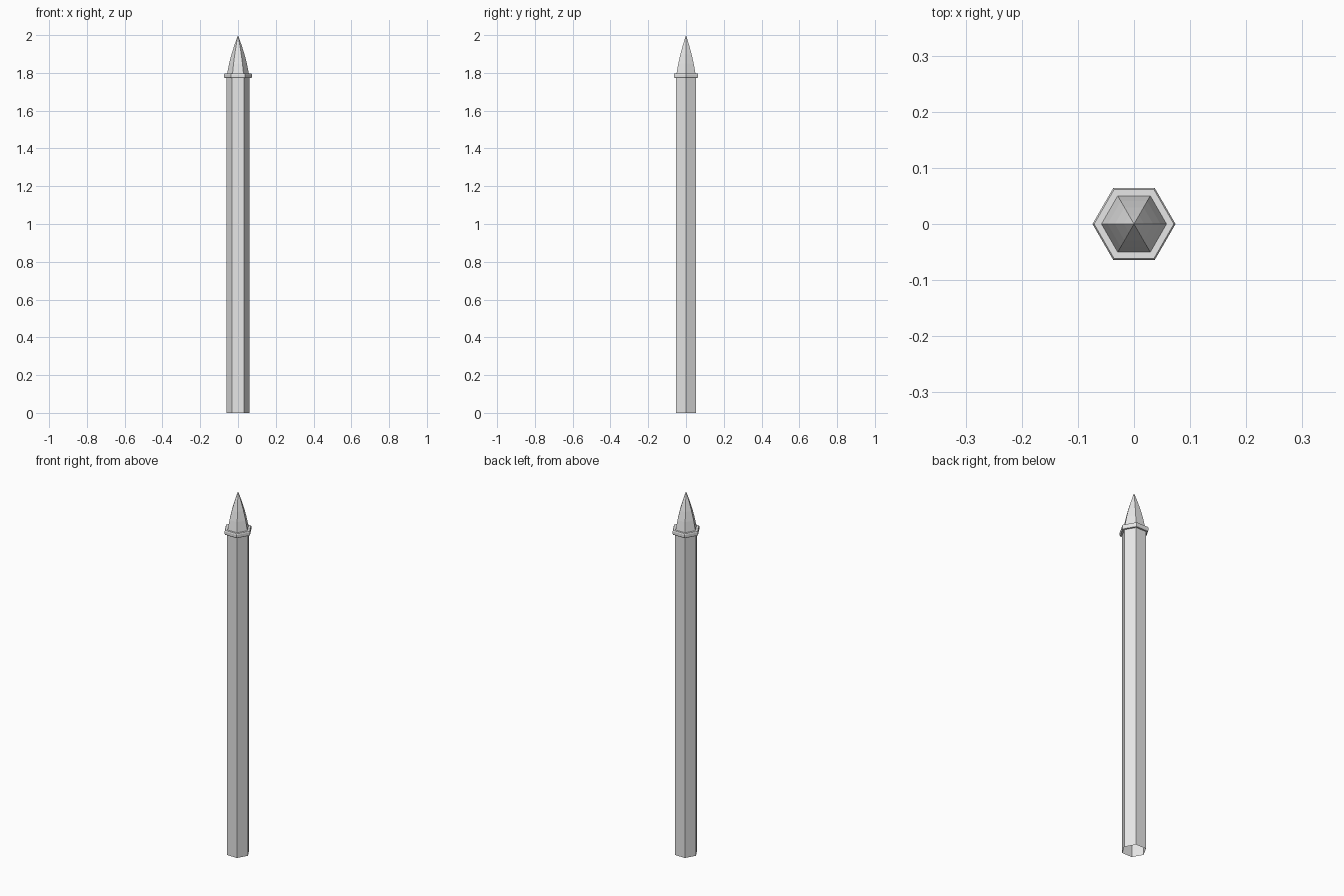
import bpy
import bmesh
from math import cos, sin, tau

cube = bpy.data.objects.get("Cube")
if cube:
    bpy.data.objects.remove(cube, do_unlink=True)

SIDES = 6
grey = bpy.data.materials.new("light_grey")
grey.use_nodes = True
grey.diffuse_color = (0.8, 0.8, 0.8, 1)
grey.node_tree.nodes["Principled BSDF"].inputs["Base Color"].default_value = (0.8, 0.8, 0.8, 1)


def hex_lathe(name, profile, closed=False):
    """Sweep (radius, height) points around six flat sides."""
    bm = bmesh.new()
    rings = []
    for r, z in profile:
        if r == 0:
            rings.append([bm.verts.new((0, 0, z))] * SIDES)
        else:
            rings.append([bm.verts.new((r * cos(tau * i / SIDES), r * sin(tau * i / SIDES), z))
                          for i in range(SIDES)])
    pairs = list(zip(rings, rings[1:]))
    if closed:
        pairs.append((rings[-1], rings[0]))
    for low, high in pairs:
        for i in range(SIDES):
            j = (i + 1) % SIDES
            corners = [low[i], low[j], high[j], high[i]]
            bm.faces.new(list(dict.fromkeys(corners)))
    mesh = bpy.data.meshes.new(name)
    bm.to_mesh(mesh)
    bm.free()
    mesh.materials.append(grey)
    obj = bpy.data.objects.new(name, mesh)
    bpy.context.collection.objects.link(obj)
    return obj


# Hollow shaft, open at the foot
hex_lathe("shaft", [(0.061, 0), (0.061, 1.785)])

# Collar ring with softened outer rim
hex_lathe("collar", [(0.058, 1.773), (0.071, 1.773), (0.074, 1.778),
                     (0.074, 1.792), (0.071, 1.797), (0.058, 1.797)], closed=True)

# Gently bulging pointed tip
hex_lathe("tip", [(0.060, 1.785), (0.057, 1.80), (0.047, 1.85),
                  (0.034, 1.90), (0.018, 1.95), (0, 2.0)])
